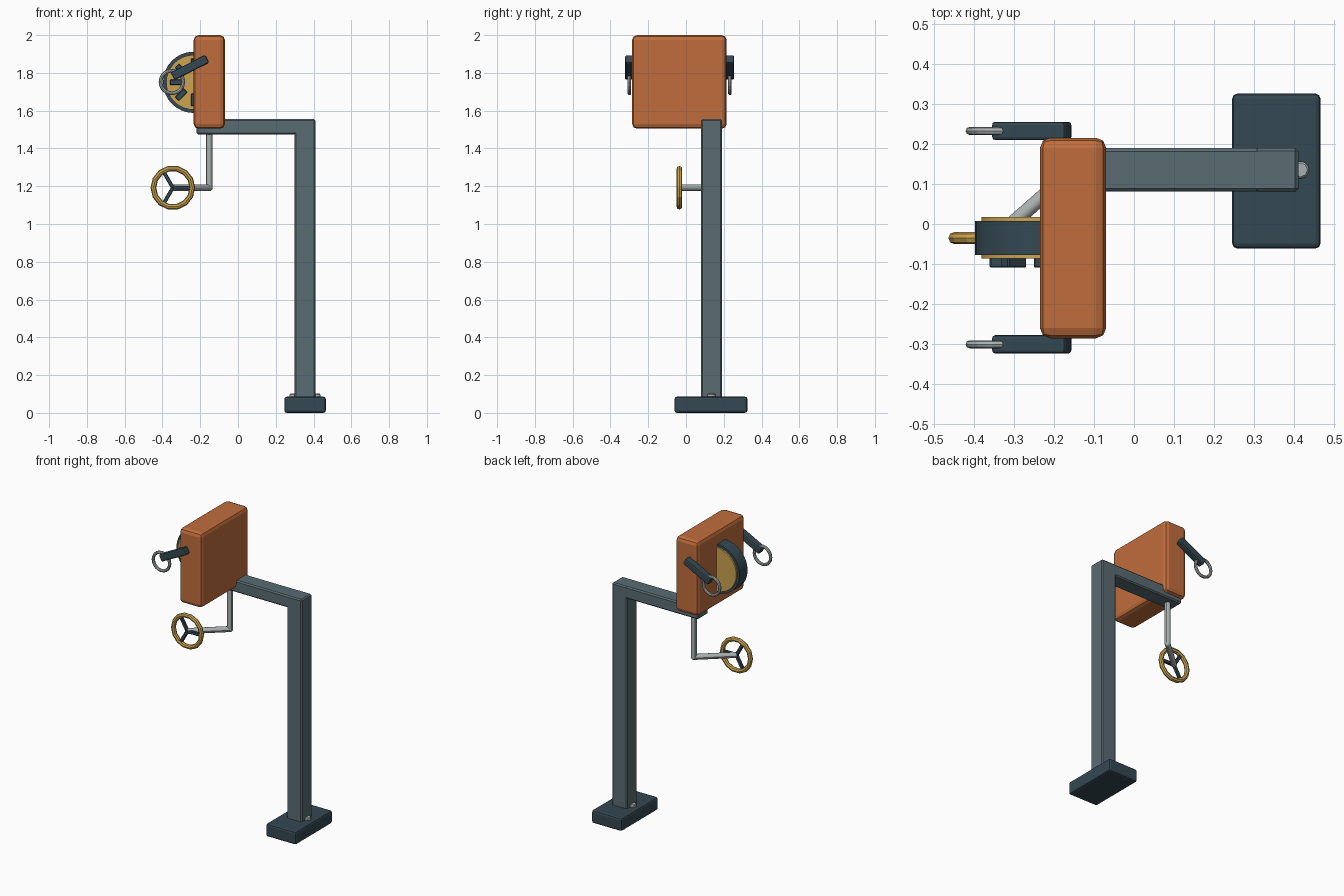
import bpy
import math
from mathutils import Vector

if "Cube" in bpy.data.objects:
    bpy.data.objects.remove(bpy.data.objects["Cube"], do_unlink=True)


def material(name, rgb):
    m = bpy.data.materials.new(name)
    m.use_nodes = True
    m.diffuse_color = (*rgb, 1)
    m.node_tree.nodes["Principled BSDF"].inputs["Base Color"].default_value = (*rgb, 1)
    return m


ORANGE = material("orange paint", (0.53, 0.155, 0.045))
DARK = material("dark slate", (0.035, 0.065, 0.085))
STEEL = material("grey steel", (0.1, 0.15, 0.17))
GOLD = material("gold", (0.6, 0.37, 0.08))
SILVER = material("silver", (0.4, 0.44, 0.44))


def finish(name, mat, bevel=0, segments=1, smooth=False):
    ob = bpy.context.object
    ob.name = name
    ob.data.materials.append(mat)
    if bevel:
        mod = ob.modifiers.new("Bevel", "BEVEL")
        mod.width, mod.segments = bevel, segments
    if smooth:
        bpy.ops.object.shade_smooth_by_angle()
    return ob


def box(name, mat, center, size, bevel=0, segments=1, tilt=0):
    bpy.ops.mesh.primitive_cube_add(size=1, location=center)
    ob = bpy.context.object
    ob.scale = size
    bpy.ops.object.transform_apply(location=False, rotation=False, scale=True)
    ob.rotation_euler.y = tilt
    return finish(name, mat, bevel, segments)


def rod(name, mat, start, end, radius, sides=12, bevel=0):
    a, b = Vector(start), Vector(end)
    bpy.ops.mesh.primitive_cylinder_add(vertices=sides, radius=radius,
                                        depth=(b - a).length, location=(a + b) / 2)
    bpy.context.object.rotation_euler = (b - a).to_track_quat("Z", "Y").to_euler()
    return finish(name, mat, bevel, smooth=sides > 8)


def ring(name, mat, center, radius, tube, sides, tube_sides):
    bpy.ops.mesh.primitive_torus_add(location=center, rotation=(math.pi / 2, 0, 0),
                                     major_radius=radius, minor_radius=tube,
                                     major_segments=sides, minor_segments=tube_sides)
    return finish(name, mat)


def spokes(name, center, count, inner, outer, width, depth):
    for i in range(count):
        a = 2 * math.pi * i / count
        mid = (inner + outer) / 2
        pos = Vector(center) + Vector((math.cos(a), 0, math.sin(a))) * mid
        box(f"{name}_{i + 1}", DARK, pos, (outer - inner, depth, width), 0.003, tilt=-a)


# Stand
box("base_plate", DARK, (0.355, 0.132, 0.043), (0.22, 0.386, 0.085), 0.012, 2)
box("post", STEEL, (0.355, 0.135, 0.815), (0.11, 0.11, 1.48), 0.008)
box("arm", STEEL, (0.095, 0.135, 1.515), (0.63, 0.108, 0.08), 0.008)
for side in (-1, 1):
    x = 0.355 + side * 0.06
    rod(f"base_bolt_{side}", SILVER, (x, 0.135, 0.08), (x, 0.135, 0.102), 0.023, 8, 0.005)

# Body panel
box("body_panel", ORANGE, (-0.152, -0.035, 1.752), (0.165, 0.5, 0.495), 0.025, 2)

# Drum set into the panel
rod("drum_rim", DARK, (-0.235, -0.077, 1.75), (-0.235, 0.007, 1.75), 0.162, 32)
rod("drum_core", GOLD, (-0.235, -0.086, 1.75), (-0.235, 0.018, 1.75), 0.145, 32)
spokes("drum_bar", (-0.235, -0.096, 1.75), 8, 0.06, 0.125, 0.03, 0.026)

# Handles with hanging rings
for label, y in (("front", -0.3), ("back", 0.232)):
    box(f"{label}_handle", DARK, (-0.255, y, 1.828), (0.205, 0.046, 0.046), 0.008, 2,
        tilt=-math.radians(27))
    ring(f"{label}_ring", SILVER, (-0.35, y, 1.752), 0.06, 0.01, 20, 8)

# Cranked rod carrying the hand wheel
elbow = (-0.152, 0.135, 1.192)
hub = (-0.345, -0.035, 1.192)
rod("drop_rod", SILVER, (-0.152, 0.135, 1.48), elbow, 0.018)
rod("cross_rod", SILVER, elbow, hub, 0.018)
bpy.ops.mesh.primitive_uv_sphere_add(segments=12, ring_count=8, radius=0.018, location=elbow)
finish("rod_elbow", SILVER, smooth=True)
ring("wheel_rim", GOLD, hub, 0.103, 0.015, 14, 8)
spokes("wheel_spoke", hub, 3, 0, 0.1, 0.02, 0.02)
